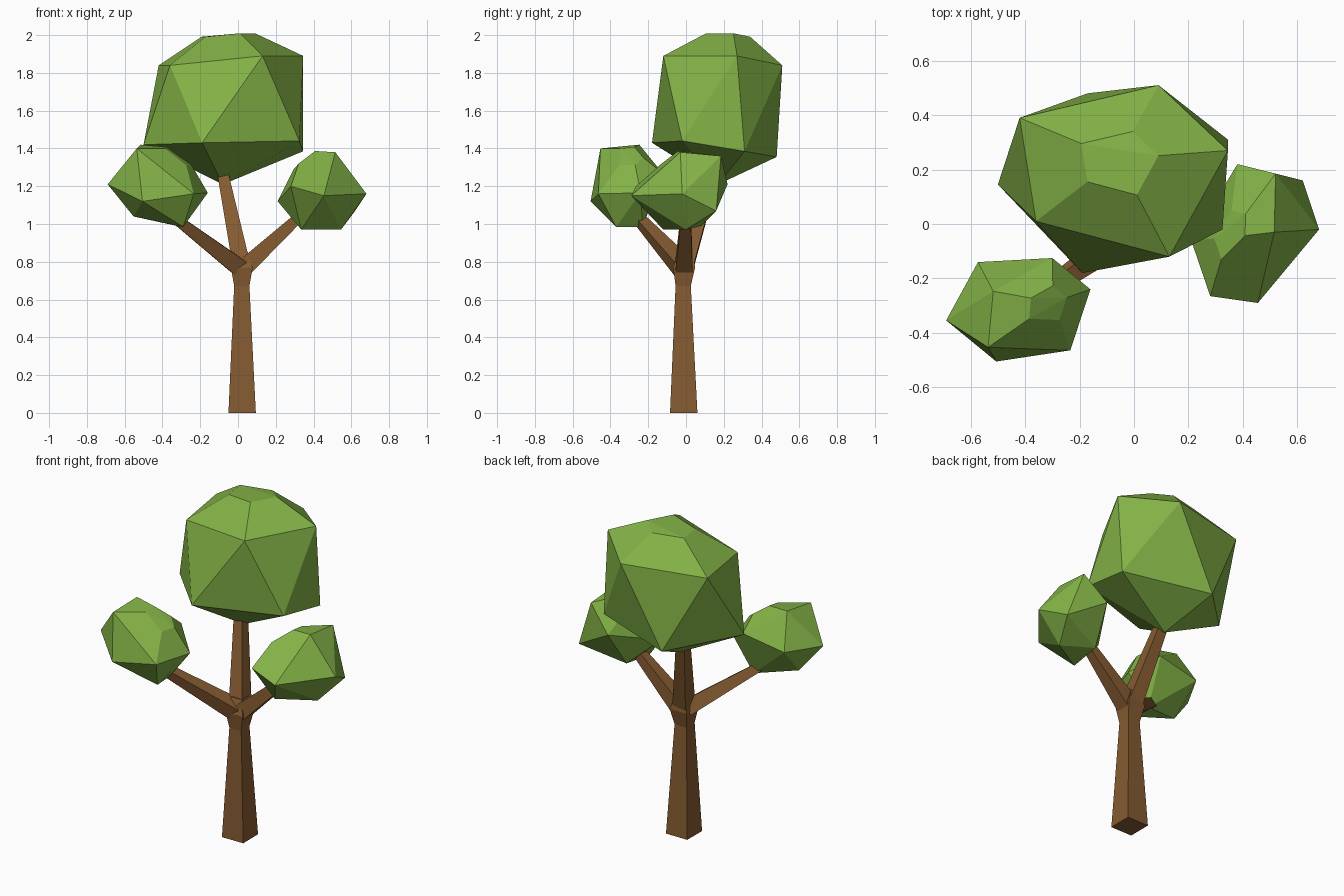
import bpy
import bmesh
import math
from mathutils import Vector

cube = bpy.data.objects.get("Cube")
if cube:
    bpy.data.objects.remove(cube, do_unlink=True)


def make_material(name, color):
    mat = bpy.data.materials.new(name)
    mat.use_nodes = True
    mat.diffuse_color = color
    mat.node_tree.nodes["Principled BSDF"].inputs["Base Color"].default_value = color
    return mat


BARK = make_material("bark brown", (0.235, 0.105, 0.031, 1))
LEAF = make_material("leaf green", (0.23, 0.45, 0.063, 1))


def hull_object(name, points, mat, flatten=0.0):
    """Wrap points in a faceted convex shell, merging nearly flat faces."""
    bm = bmesh.new()
    for p in points:
        bm.verts.new(p)
    bmesh.ops.convex_hull(bm, input=bm.verts[:])
    loose = [v for v in bm.verts if not v.link_faces]
    bmesh.ops.delete(bm, geom=loose, context="VERTS")
    if flatten:
        bmesh.ops.dissolve_limit(bm, angle_limit=math.radians(flatten),
                                 verts=bm.verts[:], edges=bm.edges[:])
    bmesh.ops.recalc_face_normals(bm, faces=bm.faces[:])
    mesh = bpy.data.meshes.new(name)
    bm.to_mesh(mesh)
    bm.free()
    mesh.materials.append(mat)
    obj = bpy.data.objects.new(name, mesh)
    bpy.context.collection.objects.link(obj)
    return obj


def square(center, half, axis=(0, 0, 1)):
    """Four corners of a square across the given axis."""
    axis = Vector(axis).normalized()
    side = Vector((0, 1, 0)).cross(axis)
    if side.length < 0.3:
        side = Vector((1, 0, 0))
    side.normalize()
    up = axis.cross(side)
    return [Vector(center) + side * half * a + up * half * b
            for a in (-1, 1) for b in (-1, 1)]


def limb(name, start, end, r_start, r_end):
    """Square tapered limb."""
    axis = Vector(end) - Vector(start)
    return hull_object(name, square(start, r_start, axis) + square(end, r_end, axis), BARK, 1)


def crown(name, apex, ring, rest, cut=0.63):
    """Twelve-cornered leaf mass whose apex is sliced off to a pentagon."""
    apex = Vector(apex)
    sliced = [Vector(p).lerp(apex, cut) for p in ring]
    return hull_object(name, list(ring) + list(rest) + sliced, LEAF, 5)


# Trunk and the widened fork on top of it
limb("trunk", (0.022, -0.012, 0), (0.02, -0.015, 0.68), 0.0725, 0.04)
hull_object("fork",
            square((0.02, -0.015, 0.67), 0.04)
            + square((0.02, -0.01, 0.77), 0.058)
            + square((0.015, 0, 0.855), 0.036), BARK, 1)

# Branches reach into the crowns
limb("right_branch", (0.0, -0.02, 0.775), (-0.36, -0.27, 1.05), 0.046, 0.024)
limb("left_branch", (0.04, -0.01, 0.775), (0.36, 0.0, 1.07), 0.046, 0.024)
limb("top_branch", (0.015, 0.0, 0.8), (-0.085, 0.15, 1.29), 0.046, 0.028)

# Large crown
crown("top_crown", (-0.06, 0.24, 2.08),
      ring=[(-0.42, 0.39, 1.84), (0.09, 0.51, 1.84), (0.345, 0.27, 1.89),
            (0.13, -0.12, 1.89), (-0.36, 0.01, 1.84)],
      rest=[(-0.5, 0.145, 1.42), (-0.17, 0.48, 1.355), (0.345, 0.31, 1.385),
            (0.325, -0.02, 1.44), (-0.19, -0.18, 1.43), (-0.08, 0.17, 1.21)])

# Small crown on the left
crown("left_crown", (0.345, -0.05, 1.39),
      ring=[(0.52, 0.185, 1.36), (0.515, -0.03, 1.38), (0.28, -0.265, 1.2),
            (0.21, -0.06, 1.12), (0.38, 0.22, 1.21)],
      rest=[(0.62, 0.16, 1.07), (0.68, -0.02, 1.16), (0.455, -0.29, 1.15),
            (0.545, 0, 0.97), (0.335, -0.12, 0.97), (0.35, 0.08, 0.99)])

# Small crown on the right
crown("right_crown", (-0.297, -0.287, 1.4),
      ring=[(-0.517, -0.247, 1.42), (-0.3, -0.125, 1.27), (-0.16, -0.24, 1.165),
            (-0.234, -0.464, 1.16), (-0.536, -0.453, 1.4)],
      rest=[(-0.573, -0.14, 1.22), (-0.69, -0.354, 1.21), (-0.506, -0.505, 1.12),
            (-0.29, -0.37, 0.985), (-0.3, -0.23, 0.985), (-0.553, -0.31, 1.04)])
